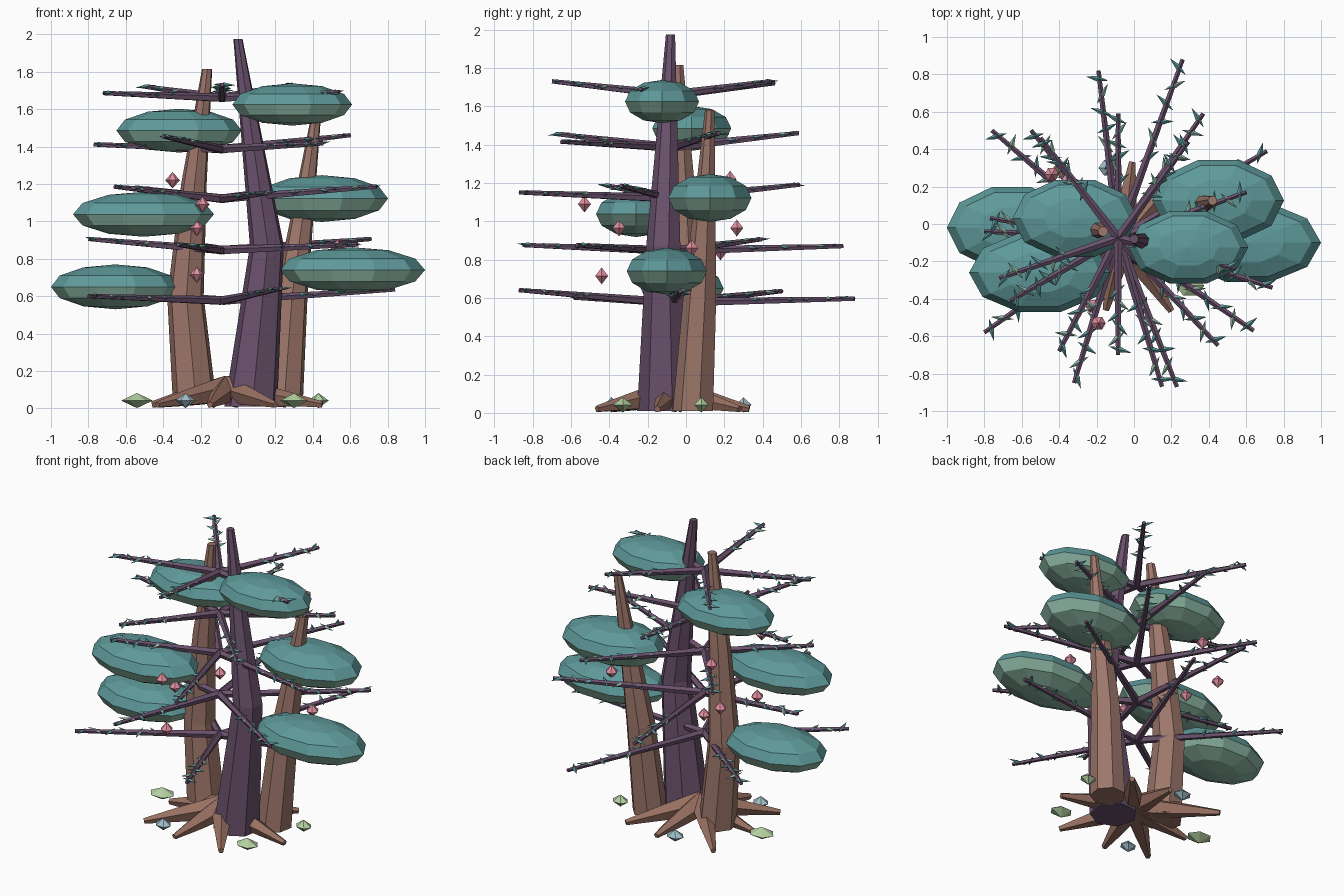
import bpy, bmesh, math, random
from mathutils import Vector, Matrix

random.seed(4)
if "Cube" in bpy.data.objects:
    bpy.data.objects.remove(bpy.data.objects["Cube"])


def material(name, r, g, b):
    m = bpy.data.materials.new(name)
    m.use_nodes = True
    col = [(c / 255) ** 2.2 for c in (r, g, b)] + [1]
    m.diffuse_color = col
    m.node_tree.nodes["Principled BSDF"].inputs["Base Color"].default_value = col
    return m


purple = material("purple_bark", 106, 82, 108)
brown = material("brown_bark", 156, 118, 106)
root_brown = material("root_brown", 150, 111, 97)
teal = material("teal_foliage", 95, 152, 153)
sage = material("sage_underside", 138, 180, 162)
pink = material("pink_fruit", 224, 142, 158)
green = material("pale_green", 178, 208, 160)
blue = material("pale_blue", 158, 187, 199)


def finish(bm, name, *mats):
    bmesh.ops.recalc_face_normals(bm, faces=bm.faces)
    mesh = bpy.data.meshes.new(name)
    bm.to_mesh(mesh)
    bm.free()
    for m in mats:
        mesh.materials.append(m)
    obj = bpy.data.objects.new(name, mesh)
    bpy.context.scene.collection.objects.link(obj)
    return obj


def loft(bm, stations, sides, upright=False):
    """Tapered limb through (point, radius) stations."""
    axis = Vector(stations[-1][0]) - Vector(stations[0][0])
    turn = Matrix.Identity(3) if upright else axis.to_track_quat('Z', 'Y').to_matrix()
    rings = []
    for point, radius in stations:
        ring = []
        for i in range(sides):
            a = math.tau * (i + 0.3) / sides
            ring.append(bm.verts.new(Vector(point) + turn @ Vector((math.cos(a), math.sin(a), 0)) * radius))
        rings.append(ring)
    for low, high in zip(rings, rings[1:]):
        for i in range(sides):
            j = (i + 1) % sides
            bm.faces.new((low[i], low[j], high[j], high[i]))
    bm.faces.new(rings[0][::-1])
    bm.faces.new(rings[-1])


def bipyramid(bm, center, size, sides, yaw=0, pitch=0, mat=0):
    """Pointed gem, also used squashed for leaves and ground plants."""
    turn = Matrix.Rotation(yaw, 3, 'Z') @ Matrix.Rotation(pitch, 3, 'Y')

    def vert(x, y, z):
        return bm.verts.new(Vector(center) + turn @ Vector((x * size[0], y * size[1], z * size[2])))
    top, bottom = vert(0, 0, 1), vert(0, 0, -1)
    ring = [vert(math.cos(math.tau * i / sides), math.sin(math.tau * i / sides), 0) for i in range(sides)]
    for i in range(sides):
        j = (i + 1) % sides
        bm.faces.new((ring[i], ring[j], top)).material_index = mat
        bm.faces.new((ring[j], ring[i], bottom)).material_index = mat


# Trunks
trunks = {
    "main_trunk": (purple, [((0.07, -0.11, 0.01), 0.145), ((0.155, -0.115, 0.87), 0.093),
                            ((0.0, -0.08, 1.975), 0.025)]),
    "left_rear_trunk": (brown, [((-0.23, 0, 0.03), 0.12), ((-0.28, 0, 0.6), 0.1),
                                ((-0.235, -0.02, 1.2), 0.07), ((-0.165, -0.04, 1.815), 0.028)]),
    "right_rear_trunk": (brown, [((0.24, 0.04, 0.01), 0.11), ((0.285, 0.075, 0.6), 0.09),
                                 ((0.42, 0.125, 1.58), 0.026)]),
}
for name, (mat, stations) in trunks.items():
    bm = bmesh.new()
    loft(bm, stations, 7, upright=True)
    finish(bm, name, mat)

# Roots spread in a star from between the trunks
bm = bmesh.new()
hub = Vector((-0.06, -0.075, 0.1))
for x, y in [(0.2, -0.465), (0.45, -0.15), (0.25, 0.28), (-0.01, 0.33),
             (-0.42, 0.31), (-0.46, -0.06), (-0.43, -0.38), (-0.15, -0.46)]:
    tip = Vector((x, y, 0.02))
    loft(bm, [(hub, 0.075), (hub.lerp(tip, 0.5), 0.05), (tip, 0.018)], 5)
finish(bm, "roots", root_brown)

# Canopies: flattened pads with pointed ends, paler below
pads = [((0.29, -0.125, 1.625), (0.32, 0.203, 0.113)),
        ((-0.315, 0.03, 1.485), (0.335, 0.217, 0.117)),
        ((0.45, 0.125, 1.122), (0.352, 0.228, 0.125)),
        ((-0.505, -0.26, 1.038), (0.377, 0.22, 0.12)),
        ((-0.655, -0.02, 0.65), (0.345, 0.228, 0.12)),
        ((0.612, -0.1, 0.74), (0.388, 0.22, 0.122))]
for i, (center, half) in enumerate(pads):
    bm = bmesh.new()
    place = Matrix.Translation(center) @ Matrix.Diagonal((*half, 1)) @ Matrix.Rotation(math.pi / 2, 4, 'Z')
    bmesh.ops.create_uvsphere(bm, u_segments=10, v_segments=6, radius=1, matrix=place)
    for f in bm.faces:
        f.material_index = int(f.calc_center_median().z < center[2])
    finish(bm, f"canopy_{i + 1}", teal, sage)

# Branch tiers: base height, then (tip x, tip y, rise)
tiers = [
    (0.575, [(0.84, -0.03, .06), (0.26, 0.88, .02), (-0.76, 0.5, .06), (-0.8, -0.58, .025), (0.23, -0.87, .065)]),
    (0.845, [(0.71, 0.39, .06), (-0.19, 0.82, .025), (-0.8, -0.04, .06), (-0.32, -0.85, .03), (0.64, -0.57, .03)]),
    (1.12, [(0.74, -0.34, .065), (0.37, 0.59, .07), (-0.55, 0.5, .06), (-0.66, -0.41, .065), (0.15, -0.87, .03)]),
    (1.385, [(0.6, 0.17, .075), (-0.085, 0.59, .075), (-0.77, 0.03, .025), (-0.4, -0.68, .07), (0.45, -0.65, .03)]),
    (1.66, [(-0.085, -0.7, .07), (0.54, -0.24, .03), (0.29, 0.44, .07), (-0.5, 0.46, .06), (-0.72, -0.29, .025)]),
]
for n, (height, tips) in enumerate(tiers):
    bm, leaves = bmesh.new(), bmesh.new()
    start = Vector((-0.085, -0.075, height))
    for x, y, rise in tips:
        tip = Vector((x, y, height + rise))
        loft(bm, [(start, 0.025), (tip, 0.012)], 5)
        heading = math.atan2(y - start.y, x - start.x)
        # Slim leaves lie across the outer half of the branch
        for k in range(6):
            side = 1 if k % 2 else -1
            yaw = heading + side * random.uniform(0.6, 1.3)
            spot = start.lerp(tip, 0.45 + 0.1 * k)
            spot += Vector((math.cos(yaw), math.sin(yaw), 0)) * 0.012 + Vector((0, 0, 0.004))
            bipyramid(leaves, spot, (0.062, 0.015, 0.012), 4, yaw, random.uniform(-0.15, 0.15), int(k % 3 == 1))
    finish(bm, f"branch_tier_{n + 1}", purple)
    finish(leaves, f"leaf_tier_{n + 1}", teal, sage)

# Hanging fruit
bm = bmesh.new()
for spot in [(-0.35, 0.23, 1.22), (-0.19, -0.53, 1.09), (-0.22, -0.35, 0.965), (-0.22, -0.44, 0.715),
             (0.53, 0.03, 0.86), (-0.44, 0.265, 0.965), (-0.26, 0.18, 0.84)]:
    bipyramid(bm, spot, (0.039, 0.039, 0.044), 6)
finish(bm, "fruit", pink)

# Ground plants
for name, mat, plants in [
    ("green_ground_plants", green, [(-0.54, -0.03, 0.085), (0.3, -0.33, 0.075), (0.43, 0.08, 0.055)]),
    ("blue_ground_plants", blue, [(-0.28, -0.39, 0.055), (-0.13, 0.3, 0.06)]),
]:
    bm = bmesh.new()
    for x, y, r in plants:
        bipyramid(bm, (x, y, 0.042), (r, r * 0.8, 0.04), 6)
    finish(bm, name, mat)
